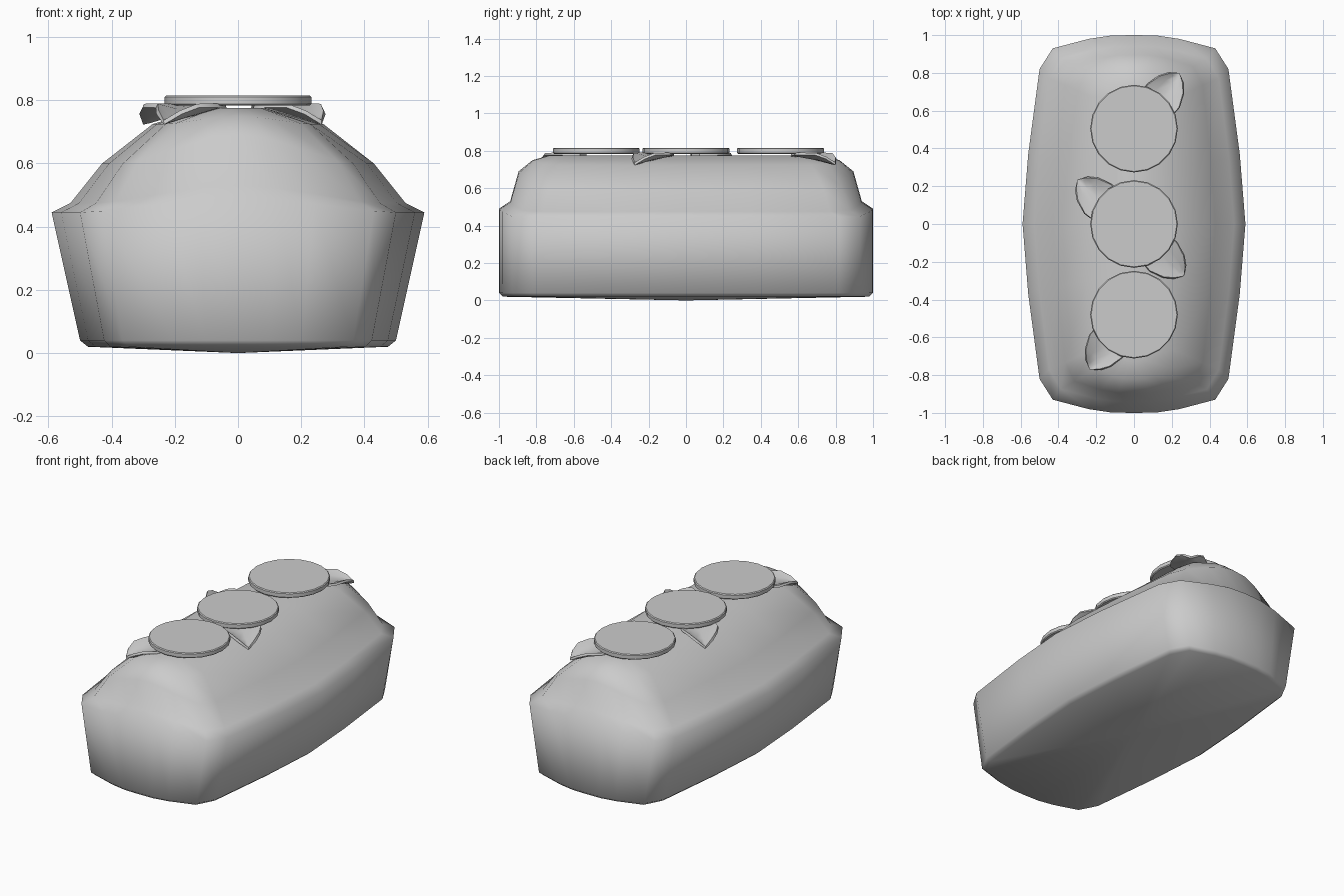
import bpy, bmesh, math
from mathutils import Vector

cube = bpy.data.objects.get("Cube")
if cube:
    bpy.data.objects.remove(cube, do_unlink=True)

grey = bpy.data.materials.new("plain grey")
grey.use_nodes = True
GREY = (0.6, 0.6, 0.6, 1)
grey.diffuse_color = GREY
grey.node_tree.nodes["Principled BSDF"].inputs["Base Color"].default_value = GREY


def finish(name, bm, smooth=True):
    bmesh.ops.recalc_face_normals(bm, faces=bm.faces)
    mesh = bpy.data.meshes.new(name)
    bm.to_mesh(mesh)
    bm.free()
    mesh.materials.append(grey)
    for p in mesh.polygons:
        p.use_smooth = smooth
    obj = bpy.data.objects.new(name, mesh)
    bpy.context.collection.objects.link(obj)
    return obj


# Loaf: one rounded outline, repeated as rings of changing size.
# Outline quarter: x, y, and how strongly the point follows the end height
quarter = [(0, 1, 1), (.12, .998, .9), (.24, .98, .6), (.43, .93, .1),
           (.50, .82, 0), (.56, .37, 0), (.59, 0, 0)]
outline = quarter + [(x, -y, t) for x, y, t in quarter[-2::-1]]
outline += [(-x, y, t) for x, y, t in outline[-2:0:-1]]

# Half width, half length, side height, end height
rings = [(.475, .98, .02, .02), (.50, 1, .04, .04), (.59, 1, .445, .49),
         (.53, .94, .475, .53), (.43, .895, .60, .69), (.27, .82, .725, .75),
         (.10, .73, .775, .775)]

bm = bmesh.new()
loops = [[bm.verts.new((x * w / .59, y * l, zs + (ze - zs) * t)) for x, y, t in outline]
         for w, l, zs, ze in rings]
n = len(outline)
for a, b in zip(loops, loops[1:]):
    for i in range(n):
        j = (i + 1) % n
        bm.faces.new((a[i], a[j], b[j], b[i]))
bm.faces.new(loops[-1])
base = bm.verts.new((0, 0, 0))
for i in range(n):
    bm.faces.new((loops[0][(i + 1) % n], loops[0][i], base))
finish("loaf", bm)

# Round slices along the top
for k, y in enumerate((-.48, 0, .505)):
    bm = bmesh.new()
    bmesh.ops.create_cone(bm, cap_ends=True, segments=20, radius1=.232, radius2=.232, depth=.032)
    rims = [e for e in bm.edges if abs(e.verts[0].co.z - e.verts[1].co.z) < .001]
    bmesh.ops.bevel(bm, geom=rims, offset=.005, segments=1, affect='EDGES')
    bmesh.ops.translate(bm, verts=bm.verts, vec=(0, y, .800))
    slice_obj = finish("slice_%d" % (k + 1), bm)
    bpy.ops.object.select_all(action='DESELECT')
    slice_obj.select_set(True)
    bpy.context.view_layer.objects.active = slice_obj
    bpy.ops.object.shade_smooth_by_angle(angle=math.radians(40))

# Cupped leaves: distance back from the tip, half width, midrib height
leaf_rows = [(0, 0, .73), (.03, .045, .735), (.075, .08, .745),
             (.15, .105, .76), (.20, .10, .77), (.27, .03, .775)]


def leaf(name, tip, degrees):
    a = math.radians(degrees)
    along = Vector((math.cos(a), math.sin(a), 0))
    side = Vector((-along.y, along.x, 0))
    bm = bmesh.new()
    grid = []
    for back, half, z in leaf_rows:
        row = []
        for s in (-1, -.5, 0, .5, 1):
            p = Vector((*tip, 0)) - along * back + side * (half * s)
            p.z = z + (.783 - z) * s * s * min(1, half / .08)
            row.append(bm.verts.new(p))
        grid.append(row)
    for r, q in zip(grid, grid[1:]):
        for i in range(4):
            bm.faces.new((r[i], r[i + 1], q[i + 1], q[i]))
    bmesh.ops.remove_doubles(bm, verts=bm.verts, dist=.0005)
    obj = finish(name, bm)
    solid = obj.modifiers.new("thickness", 'SOLIDIFY')
    solid.thickness = .014
    solid.offset = 0
    bpy.ops.object.select_all(action='DESELECT')
    obj.select_set(True)
    bpy.context.view_layer.objects.active = obj
    bpy.ops.object.modifier_apply(modifier=solid.name)
    bpy.ops.object.shade_smooth_by_angle(angle=math.radians(40))


leaf("back_left_leaf", (.24, .80), 55)
leaf("middle_right_leaf", (-.30, .235), 137)
leaf("middle_left_leaf", (.265, -.275), -43)
leaf("front_right_leaf", (-.235, -.77), 235)
